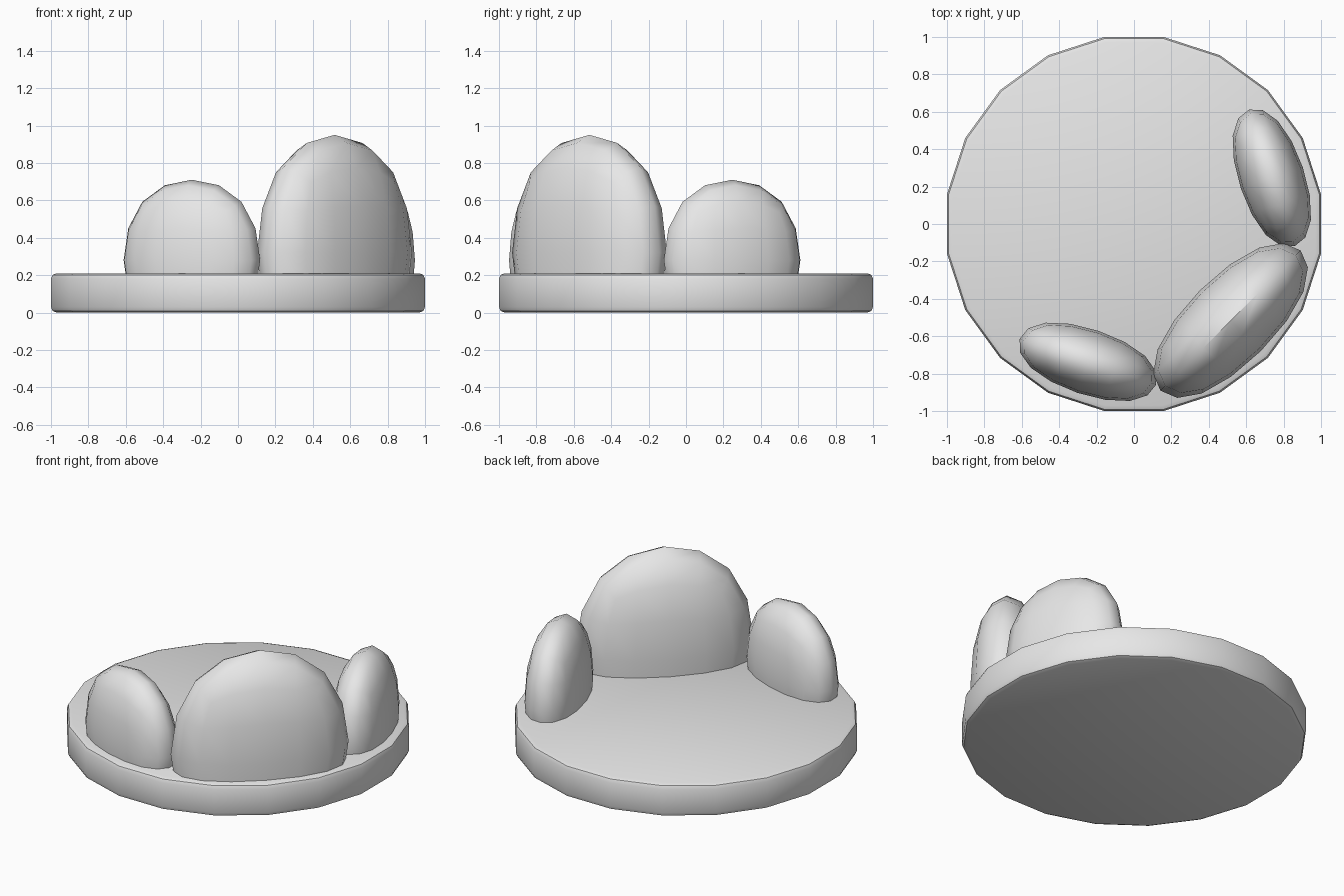
import bpy, bmesh
from math import radians, sin, cos
from mathutils import Matrix

old = bpy.data.objects.get("Cube")
if old:
    bpy.data.objects.remove(old)

grey = bpy.data.materials.new("soft grey")
grey.use_nodes = True
tone = (0.8, 0.8, 0.8, 1)
grey.diffuse_color = tone
grey.node_tree.nodes["Principled BSDF"].inputs["Base Color"].default_value = tone


def finish(bm, name, angle):
    mesh = bpy.data.meshes.new(name)
    bm.to_mesh(mesh)
    bm.free()
    mesh.materials.append(grey)
    obj = bpy.data.objects.new(name, mesh)
    bpy.context.collection.objects.link(obj)
    bpy.ops.object.select_all(action="DESELECT")
    obj.select_set(True)
    bpy.context.view_layer.objects.active = obj
    bpy.ops.object.shade_smooth_by_angle(angle=radians(angle))
    return obj


# Round seat: twenty-sided disc with softened rims
bm = bmesh.new()
bmesh.ops.create_cone(bm, cap_ends=True, segments=20, radius1=1 / cos(radians(9)),
                      radius2=1 / cos(radians(9)), depth=0.21,
                      matrix=Matrix.Translation((0, 0, 0.105)) @ Matrix.Rotation(radians(9), 4, "Z"))
rims = [e for e in bm.edges if abs(e.verts[0].co.z - e.verts[1].co.z) < 0.01]
bmesh.ops.bevel(bm, geom=rims, offset=0.03, segments=2, profile=0.5, affect="EDGES")
finish(bm, "seat_base", 40)


# Back cushions: a subdivided cube squashed to size, standing around the rim
def cushion(name, angle, radius, length, depth, height, centre_z):
    temp = bpy.data.meshes.new("cushion_cage")
    bm = bmesh.new()
    bmesh.ops.create_cube(bm, size=2)
    bm.to_mesh(temp)
    bm.free()
    cage = bpy.data.objects.new("cushion_cage", temp)
    bpy.context.collection.objects.link(cage)
    cage.modifiers.new("Round", "SUBSURF").levels = 2
    graph = bpy.context.evaluated_depsgraph_get()
    bm = bmesh.new()
    bm.from_object(cage, graph)
    bpy.data.objects.remove(cage)
    size = max(v.co.x for v in bm.verts)
    for v in bm.verts:
        v.co = (v.co.x * length / size, v.co.y * depth / size, v.co.z * height / size)
    a = radians(angle)
    place = Matrix.Translation((radius * sin(a), -radius * cos(a), centre_z))
    bm.transform(place @ Matrix.Rotation(a, 4, "Z"))
    # Trim the part sunk into the seat
    cut = bmesh.ops.bisect_plane(bm, geom=bm.verts[:] + bm.edges[:] + bm.faces[:],
                                 plane_co=(0, 0, 0.1), plane_no=(0, 0, 1), clear_inner=True)
    edges = [g for g in cut["geom_cut"] if isinstance(g, bmesh.types.BMEdge)]
    bmesh.ops.holes_fill(bm, edges=edges)
    return finish(bm, name, 50)


cushion("back_cushion", 45, 0.73, 0.53, 0.23, 0.63, 0.32)
for side, angle in (("right", -18.5), ("left", 108.5)):
    cushion(side + "_cushion", angle, 0.777, 0.385, 0.175, 0.43, 0.28)
